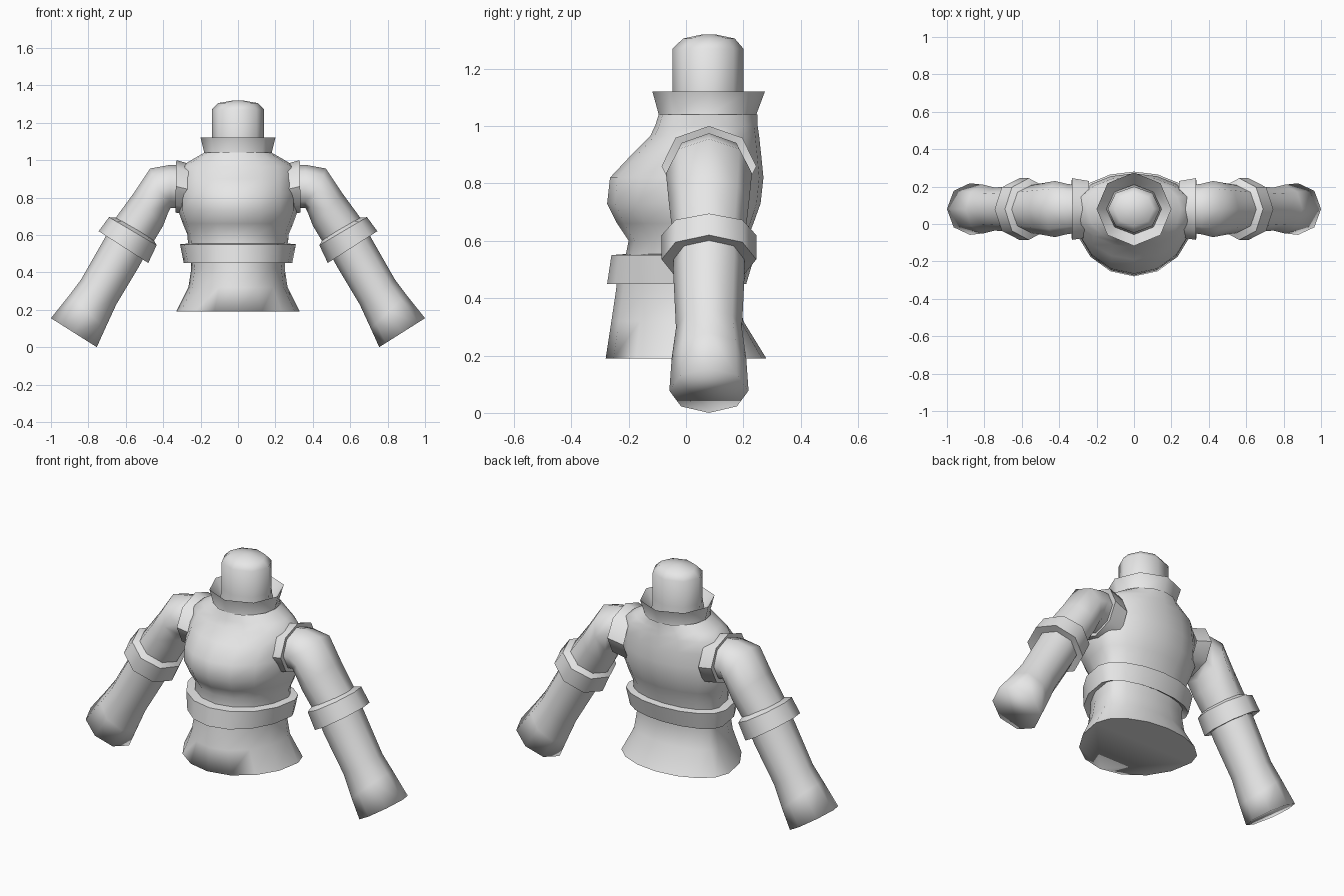
import bpy, bmesh
from math import sin, cos, pi, radians
from mathutils import Vector

cube = bpy.data.objects.get("Cube")
if cube:
    bpy.data.objects.remove(cube)

grey = bpy.data.materials.new("plain grey")
grey.use_nodes = True
grey.diffuse_color = (0.8, 0.8, 0.8, 1)
grey.node_tree.nodes["Principled BSDF"].inputs["Base Color"].default_value = (0.8, 0.8, 0.8, 1)

MID = 0.08  # depth of the arm and neck axis


def loft(name, rings, smooth=60, caps=(False, False)):
    """Skin a list of point rings and optionally close the ends."""
    bm = bmesh.new()
    loops = [[bm.verts.new(p) for p in ring] for ring in rings]
    n = len(loops[0])
    for a, b in zip(loops, loops[1:]):
        for i in range(n):
            j = (i + 1) % n
            bm.faces.new((a[i], a[j], b[j], b[i]))
    if caps[0]:
        bm.faces.new(loops[0][::-1])
    if caps[1]:
        bm.faces.new(loops[-1])
    bmesh.ops.recalc_face_normals(bm, faces=bm.faces)
    mesh = bpy.data.meshes.new(name)
    bm.to_mesh(mesh)
    bm.free()
    mesh.materials.append(grey)
    obj = bpy.data.objects.new(name, mesh)
    bpy.context.collection.objects.link(obj)
    bpy.ops.object.select_all(action='DESELECT')
    obj.select_set(True)
    bpy.context.view_layer.objects.active = obj
    bpy.ops.object.shade_smooth_by_angle(angle=radians(smooth))
    return obj


def level_ring(z, half_width, front, back, n):
    """Horizontal oval with separate front and back reach."""
    pts = []
    for i in range(n):
        a = 2 * pi * i / n
        s = sin(a)
        reach = back - MID if s > 0 else MID - front
        pts.append((half_width * cos(a), MID + s * reach, z))
    return pts


def limb_ring(side, outer, inner, depth, n=8):
    """Oval spanning an outer and inner (x, z) point of the arm."""
    o, i = Vector(outer), Vector(inner)
    c, r = (o + i) / 2, (o - i) / 2
    pts = []
    for k in range(n):
        a = 2 * pi * k / n
        p = c + r * cos(a)
        pts.append((side * p.x, MID + depth * sin(a), p.y))
    return pts


def body(name, rows, n, **kw):
    return loft(name, [level_ring(*row, n) for row in rows], **kw)


# Torso: flared hem and waist, then chest up to the neckline
body("hem", [(0.19, 0.33, -0.28, 0.28), (0.32, 0.265, -0.26, 0.20),
             (0.42, 0.25, -0.245, 0.18), (0.50, 0.255, -0.235, 0.19)],
     16, smooth=100, caps=(True, False))
body("chest", [(0.50, 0.265, -0.22, 0.19), (0.60, 0.27, -0.20, 0.21),
               (0.66, 0.295, -0.24, 0.235), (0.73, 0.32, -0.275, 0.26),
               (0.82, 0.32, -0.265, 0.27), (0.90, 0.315, -0.19, 0.262),
               (0.965, 0.305, -0.125, 0.255), (1.0, 0.25, -0.108, 0.25),
               (1.04, 0.18, -0.095, 0.25)], 16)

# Belt band with a folded top edge
body("belt", [(0.47, 0.25, -0.23, 0.18), (0.45, 0.29, -0.275, 0.21),
              (0.55, 0.31, -0.26, 0.24), (0.555, 0.26, -0.20, 0.19)], 16, smooth=50)

# Collar and neck
body("collar", [(1.0, 0.20, -0.10, 0.25), (1.04, 0.18, -0.095, 0.245),
                (1.12, 0.20, -0.117, 0.275), (1.04, 0.145, -0.05, 0.21)], 8, smooth=50)
body("neck", [(1.02, 0.15, -0.06, 0.21), (1.12, 0.14, -0.047, 0.20),
              (1.27, 0.14, -0.047, 0.20), (1.305, 0.105, -0.01, 0.17),
              (1.32, 0.02, 0.06, 0.10)], 8, smooth=80, caps=(False, True))


def limb(name, side, rows, **kw):
    return loft(name, [limb_ring(side, *row) for row in rows], **kw)


for side, word in ((1, "left"), (-1, "right")):
    # Armhole rim around the shoulder
    limb(word + "_armhole", side,
         [((0.24, 0.975), (0.24, 0.70), 0.15), ((0.33, 1.0), (0.335, 0.72), 0.165),
          ((0.32, 0.97), (0.33, 0.74), 0.13)], smooth=50)
    # Upper sleeve
    limb(word + "_sleeve", side,
         [((0.28, 0.97), (0.30, 0.74), 0.125), ((0.36, 0.975), (0.36, 0.745), 0.135),
          ((0.47, 0.955), (0.375, 0.715), 0.15), ((0.56, 0.82), (0.40, 0.65), 0.14),
          ((0.67, 0.67), (0.46, 0.55), 0.125)], smooth=80)
    # Rolled cuff
    limb(word + "_cuff", side,
         [((0.635, 0.69), (0.455, 0.58), 0.12), ((0.69, 0.695), (0.435, 0.545), 0.165),
          ((0.745, 0.62), (0.48, 0.45), 0.165), ((0.70, 0.60), (0.52, 0.48), 0.11)],
         smooth=50)
    # Forearm, widening to a closed end
    limb(word + "_forearm", side,
         [((0.67, 0.66), (0.47, 0.54), 0.12), ((0.72, 0.57), (0.53, 0.43), 0.125),
          ((0.84, 0.36), (0.65, 0.23), 0.115), ((0.90, 0.28), (0.71, 0.10), 0.13),
          ((1.0, 0.155), (0.755, 0.0), 0.138)], smooth=100, caps=(False, True))
